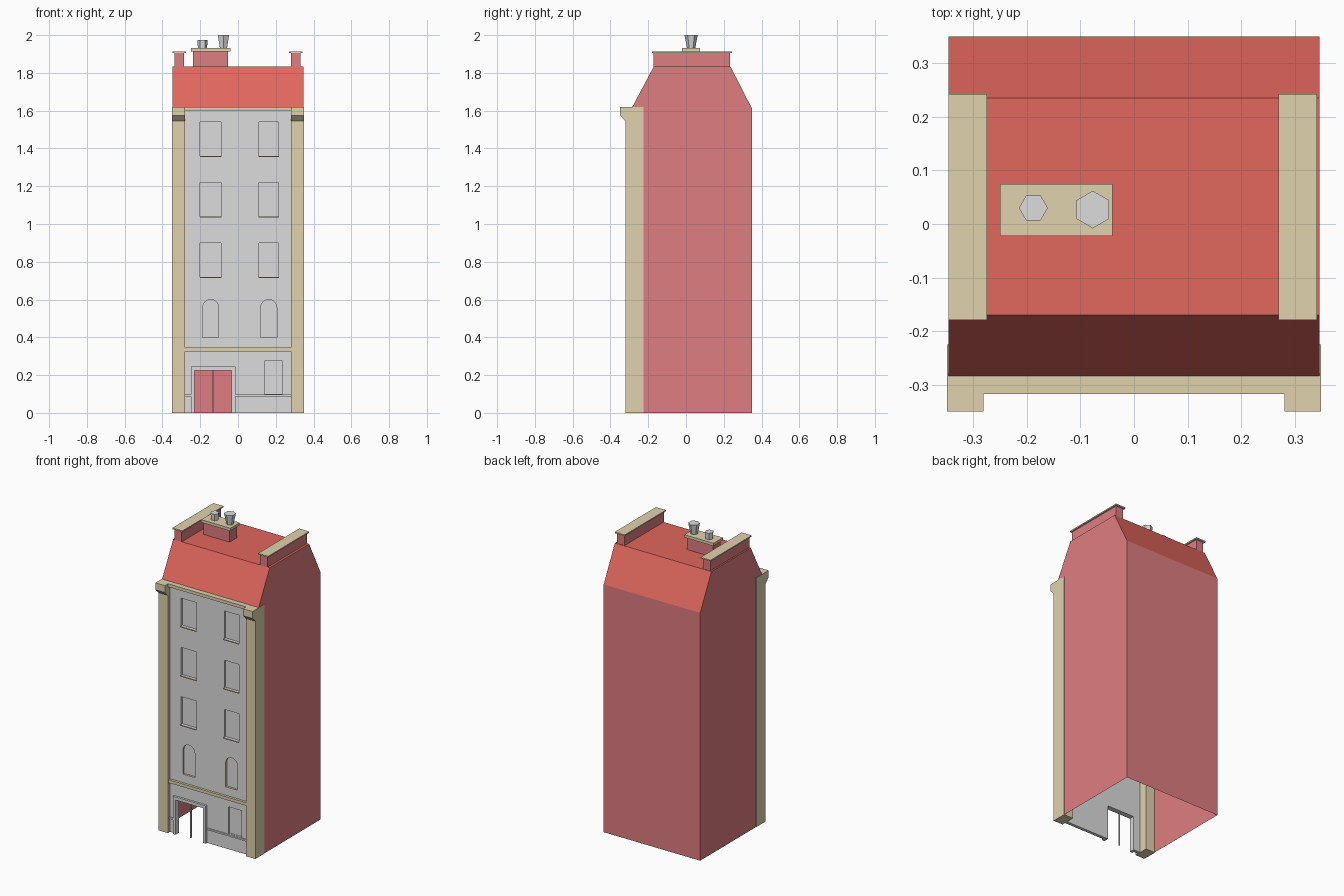
import bpy, bmesh, math
from mathutils import Vector

cube = bpy.data.objects.get("Cube")
if cube:
    bpy.data.objects.remove(cube, do_unlink=True)


def material(name, hex_code):
    rgb = [int(hex_code[i:i + 2], 16) / 255 for i in (0, 2, 4)]
    rgba = [((c + 0.055) / 1.055) ** 2.4 for c in rgb] + [1]
    m = bpy.data.materials.new(name)
    m.diffuse_color = rgba
    m.use_nodes = True
    m.node_tree.nodes["Principled BSDF"].inputs["Base Color"].default_value = rgba
    return m


brick = material("brick red", "de7d80")
tiles = material("roof red", "e1675d")
stone = material("sand stone", "e0d2ae")
grey = material("grey render", "dcdcdc")


def finish(name, bm, *mats):
    bmesh.ops.recalc_face_normals(bm, faces=bm.faces)
    mesh = bpy.data.meshes.new(name)
    bm.to_mesh(mesh)
    bm.free()
    for m in mats:
        mesh.materials.append(m)
    obj = bpy.data.objects.new(name, mesh)
    bpy.context.collection.objects.link(obj)
    return obj


def prism(points, direction):
    """Extrude a closed polygon along a direction."""
    bm = bmesh.new()
    face = bm.faces.new([bm.verts.new(p) for p in points])
    out = bmesh.ops.extrude_face_region(bm, geom=[face], use_keep_orig=True)
    top = [v for v in out["geom"] if isinstance(v, bmesh.types.BMVert)]
    bmesh.ops.translate(bm, verts=top, vec=direction)
    return bm


def box(name, x0, x1, y0, y1, z0, z1, mat):
    bm = prism([(x0, y0, z0), (x1, y0, z0), (x1, y1, z0), (x0, y1, z0)], (0, 0, z1 - z0))
    return finish(name, bm, mat)


WALL = -0.298      # front plane of the facade
HALF = 0.347       # half the width of the house
TOP = 1.835        # flat roof height

# House shell: open at the bottom and behind the facade
profile = [(-0.225, 0), (0.35, 0), (0.35, 1.61), (0.235, TOP),
           (-0.17, TOP), (-0.284, 1.62), (-0.225, 1.62)]
bm = prism([(-HALF, y, z) for y, z in profile], (2 * HALF, 0, 0))
bm.normal_update()
bmesh.ops.recalc_face_normals(bm, faces=bm.faces)
opening = []
for f in bm.faces:
    c = f.calc_center_median()
    if abs(f.normal.x) < 0.5:
        if c.z < 0.01 or (c.y < -0.2 and c.z < 1.63):
            opening.append(f)
        elif c.z > 1.63:
            f.material_index = 1
bmesh.ops.delete(bm, geom=opening, context="FACES")
finish("house_shell", bm, brick, tiles)

# Corner pilasters with a flared cap
pilaster = [(-0.225, 0), (-0.32, 0), (-0.32, 1.545), (-0.35, 1.575), (-0.35, 1.62), (-0.225, 1.62)]
for side, x in (("right", -0.349), ("left", 0.281)):
    bm = prism([(x, y, z) for y, z in pilaster], (0.068, 0, 0))
    finish(side + "_pilaster", bm, stone)


# Facade with recessed windows and a door opening
def cutter(x0, x1, z0, z1, depth, arched=False, reveal=0):
    pts = [(x0, z0), (x1, z0)]
    if arched:
        r, cx = (x1 - x0) / 2, (x0 + x1) / 2
        pts += [(cx + r * math.cos(a * math.pi / 8), z1 - r + r * math.sin(a * math.pi / 8))
                for a in range(9)]
    else:
        pts += [(x1, z1), (x0, z1)]
    bm = prism([(x, WALL - 0.02, z) for x, z in pts], (0, 0.02 + depth, 0))
    bm.normal_update()
    for f in bm.faces:
        f.material_index = reveal if abs(f.normal.y) < 0.5 else 0
    obj = finish("opening_cutter", bm, grey, stone)
    obj.hide_render = True
    return obj


facade = box("facade", -0.285, 0.285, WALL, WALL + 0.02, 0, 1.605, grey)
facade.data.materials.append(stone)
cutters = [cutter(-0.23, -0.035, -0.02, 0.225, 0.05),
           cutter(0.14, 0.235, 0.1, 0.275, 0.013)]
for x0, x1 in ((-0.2, -0.09), (0.11, 0.215)):
    for z in (0.72, 1.04, 1.36):
        cutters.append(cutter(x0, x1, z, z + 0.18, 0.013))
        box("window_sill", x0 - 0.002, x1 + 0.002, WALL - 0.008, WALL + 0.01, z - 0.006, z, stone)
    mid = (x0 + x1) / 2 + 0.0
    cutters.append(cutter(mid - 0.043, mid + 0.043, 0.4, 0.6, 0.013, True, 1))
for c in cutters:
    mod = facade.modifiers.new("opening", "BOOLEAN")
    mod.operation = "DIFFERENCE"
    mod.solver = "EXACT"
    mod.object = c
bpy.context.view_layer.update()
cut_mesh = bpy.data.meshes.new_from_object(facade.evaluated_get(bpy.context.evaluated_depsgraph_get()))
facade.modifiers.clear()
facade.data = cut_mesh
for c in cutters:
    bpy.data.objects.remove(c, do_unlink=True)

# Horizontal mouldings
box("top_fascia", -0.285, 0.285, -0.318, -0.24, 1.6, 1.62, stone)
box("storey_band", -0.285, 0.285, -0.314, WALL + 0.01, 0.325, 0.345, stone)
box("plinth_ledge_right", -0.285, -0.25, WALL - 0.008, WALL + 0.01, 0.088, 0.098, grey)
box("plinth_ledge_left", -0.012, 0.285, WALL - 0.008, WALL + 0.01, 0.088, 0.098, grey)

# Door surround and centre post
box("door_jamb_right", -0.25, -0.23, -0.312, WALL + 0.02, 0, 0.225, grey)
box("door_jamb_left", -0.035, -0.014, -0.312, WALL + 0.02, 0, 0.225, grey)
box("door_lintel", -0.25, -0.014, -0.312, WALL + 0.02, 0.225, 0.245, grey)
box("door_post", -0.135, -0.13, WALL, WALL + 0.01, 0, 0.225, grey)

# Roof parapets with stone coping
for side, x in (("right", -0.311), ("left", 0.306)):
    box(side + "_parapet", x - 0.026, x + 0.026, -0.172, 0.232, TOP, 1.906, brick)
    box(side + "_coping", x - 0.036, x + 0.036, -0.179, 0.243, 1.904, 1.912, stone)

# Chimney stack and pots
box("chimney_stack", -0.238, -0.052, -0.012, 0.065, TOP, 1.915, brick)
box("chimney_cap", -0.25, -0.04, -0.022, 0.075, 1.914, 1.932, stone)


def pot(name, x, y, r_low, r_high, z1, turn):
    bm = bmesh.new()
    bmesh.ops.create_cone(bm, cap_ends=True, segments=6, radius1=r_low, radius2=r_high, depth=z1 - 1.93)
    spin = math.radians(turn)
    for v in bm.verts:
        a = math.atan2(v.co.y, v.co.x) + spin
        r = math.hypot(v.co.x, v.co.y)
        v.co = Vector((x + r * math.cos(a), y + r * math.sin(a), v.co.z + (z1 + 1.93) / 2))
    finish(name, bm, grey)


pot("small_pot", -0.188, 0.03, 0.024, 0.027, 1.975, 30)
pot("tall_pot", -0.077, 0.027, 0.021, 0.035, 2.0, 0)
